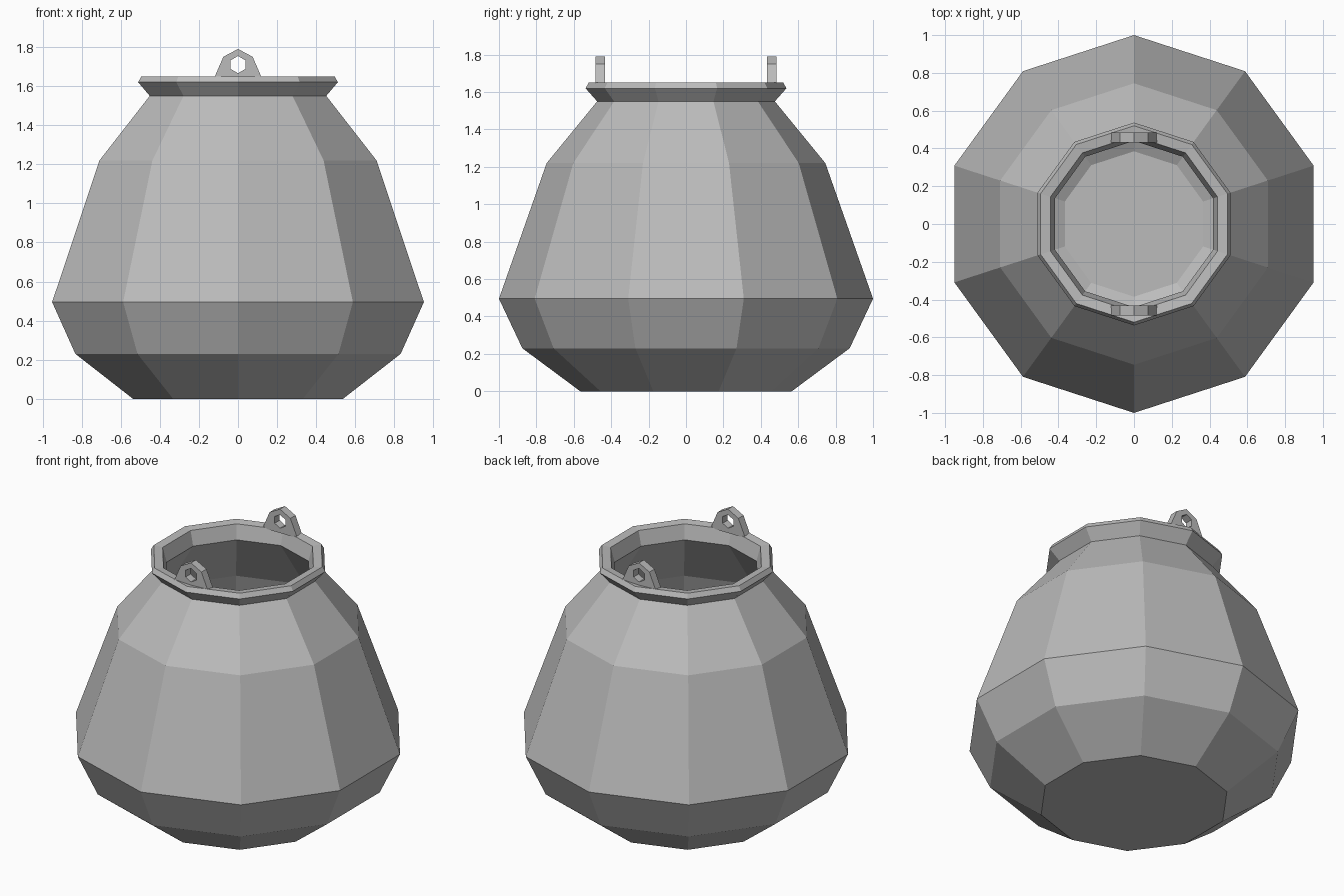
import bpy, bmesh, math

if "Cube" in bpy.data.objects:
    bpy.data.objects.remove(bpy.data.objects["Cube"], do_unlink=True)

SIDES = 10

iron = bpy.data.materials.new("plain_grey")
iron.use_nodes = True
grey = (0.5, 0.5, 0.5, 1)
iron.diffuse_color = grey
iron.node_tree.nodes["Principled BSDF"].inputs["Base Color"].default_value = grey


def finish(name, bm):
    bmesh.ops.recalc_face_normals(bm, faces=bm.faces)
    mesh = bpy.data.meshes.new(name)
    bm.to_mesh(mesh)
    bm.free()
    mesh.materials.append(iron)
    obj = bpy.data.objects.new(name, mesh)
    bpy.context.collection.objects.link(obj)
    return obj


def bridge(bm, ring_a, ring_b):
    n = len(ring_a)
    for i in range(n):
        j = (i + 1) % n
        bm.faces.new((ring_a[i], ring_a[j], ring_b[j], ring_b[i]))


# Pot: hollow ten-sided lathe, outside upwards, over the rim, down the inside
profile = [
    (0.565, 0.0), (0.875, 0.23), (1.0, 0.495), (0.745, 1.22), (0.475, 1.55),  # outer wall
    (0.537, 1.62), (0.52, 1.65), (0.465, 1.643),                              # flared rim
    (0.44, 1.55), (0.69, 1.2), (0.93, 0.5), (0.82, 0.27), (0.385, 0.06),      # inner wall
]
bm = bmesh.new()
rings = []
for radius, z in profile:
    angles = [math.pi / 2 + math.tau * i / SIDES for i in range(SIDES)]
    rings.append([bm.verts.new((radius * math.cos(a), radius * math.sin(a), z)) for a in angles])
for lower, upper in zip(rings, rings[1:]):
    bridge(bm, lower, upper)
bm.faces.new(rings[0])
bm.faces.new(rings[-1])
finish("pot", bm)


# Lugs: upright plates with a six-sided hole for a handle
def lug(name, y_mid, half_thickness=0.026):
    outline = [(0, 1.79), (0.075, 1.75), (0.125, 1.635), (0, 1.635), (-0.125, 1.635), (-0.075, 1.75)]
    hole = [(0.044 * math.sin(math.tau * i / 6), 1.71 + 0.044 * math.cos(math.tau * i / 6))
            for i in range(6)]
    bm = bmesh.new()
    loops = []
    for points, side in ((outline, -1), (outline, 1), (hole, 1), (hole, -1)):
        y = y_mid + side * half_thickness
        loops.append([bm.verts.new((x, y, z)) for x, z in points])
    for k in range(4):
        bridge(bm, loops[k], loops[(k + 1) % 4])
    finish(name, bm)


lug("front_lug", -0.458)
lug("back_lug", 0.458)
